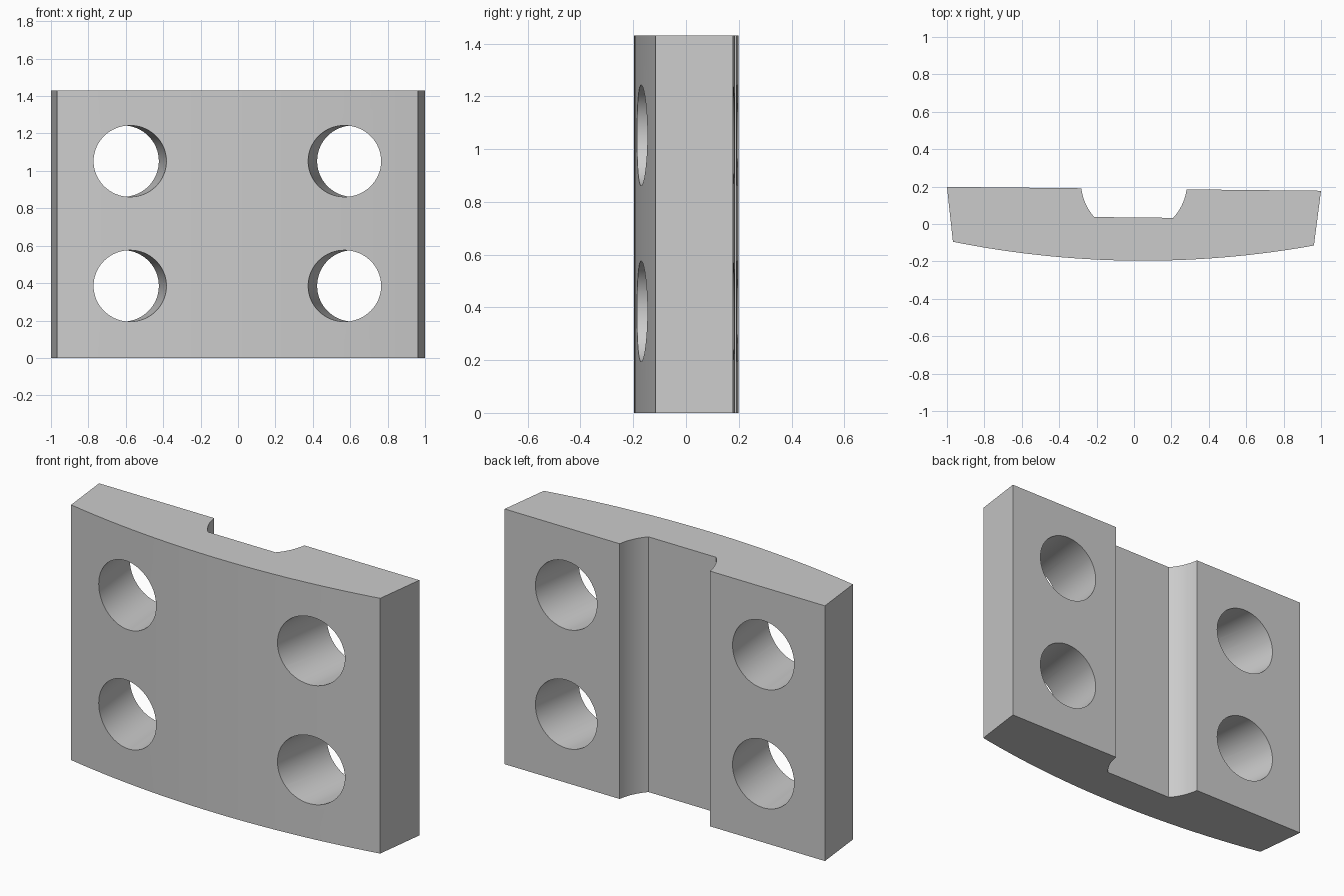
import bpy
import bmesh
from math import sin, cos, asin, atan2, pi
from mathutils import Matrix, Vector

HEIGHT = 1.43
TILT = Matrix.Translation((-0.002, 0, 0)) @ Matrix.Rotation(-0.0104, 4, 'Z')

cube = bpy.data.objects.get("Cube")
if cube:
    bpy.data.objects.remove(cube, do_unlink=True)

grey = bpy.data.materials.new("plain_grey")
grey.use_nodes = True
colour = (0.6, 0.6, 0.6, 1)
grey.diffuse_color = colour
grey.node_tree.nodes["Principled BSDF"].inputs["Base Color"].default_value = colour


def arc(cx, cy, r, start, end, steps):
    """Points along a circular arc, both ends included."""
    angles = [start + (end - start) * i / steps for i in range(steps + 1)]
    return [(cx + r * cos(a), cy + r * sin(a)) for a in angles]


def add_object(name, bm):
    mesh = bpy.data.meshes.new(name)
    bmesh.ops.recalc_face_normals(bm, faces=bm.faces)
    bm.to_mesh(mesh)
    bm.free()
    mesh.materials.append(grey)
    obj = bpy.data.objects.new(name, mesh)
    bpy.context.collection.objects.link(obj)
    return obj


# Plate cross-section: bowed front, slanted ends, round-sided channel at the back
bow_r, half_front, front_y = 5.16, 0.965, -0.105
sweep = asin(half_front / bow_r)
bow_cy = front_y + bow_r * cos(sweep)
profile = arc(0, bow_cy, bow_r, -pi / 2 - sweep, -pi / 2 + sweep, 32)

back_y, floor_y = 0.188, 0.035
slot_r, slot_cy = 0.284, 0.225
top_a = asin((back_y - slot_cy) / slot_r)
floor_a = asin((floor_y - slot_cy) / slot_r)
channel_side = arc(0, slot_cy, slot_r, top_a, floor_a, 10)
profile += [(1, back_y)] + channel_side
profile += [(-x, y) for x, y in reversed(channel_side)] + [(-1, back_y)]

bm = bmesh.new()
base = bm.faces.new([bm.verts.new((x, y, 0)) for x, y in profile])
top = bmesh.ops.extrude_face_region(bm, geom=[base])["geom"]
bmesh.ops.translate(bm, vec=(0, 0, HEIGHT),
                    verts=[v for v in top if isinstance(v, bmesh.types.BMVert)])
plate = add_object("clamp_plate", bm)

# Four bolt holes, parallel to the slanted ends
bm = bmesh.new()
for side in (-1, 1):
    axis = Vector((side * 0.12, 1, 0)).normalized()
    turn = axis.to_track_quat('Z', 'Y').to_matrix().to_4x4()
    for z in (0.385, 1.052):
        place = Matrix.Translation((side * 0.593, 0, z)) @ turn
        bmesh.ops.create_cone(bm, cap_ends=True, segments=64, radius1=0.191,
                              radius2=0.191, depth=1, matrix=place)
cutter = add_object("hole_cutter", bm)
cutter.hide_render = True

cut = plate.modifiers.new("bolt_holes", 'BOOLEAN')
cut.operation = 'DIFFERENCE'
cut.solver = 'EXACT'
cut.object = cutter
bpy.ops.object.select_all(action='DESELECT')
bpy.context.view_layer.objects.active = plate
plate.select_set(True)
bpy.ops.object.modifier_apply(modifier=cut.name)
bpy.data.objects.remove(cutter, do_unlink=True)

plate.data.transform(TILT)
bpy.ops.object.shade_smooth_by_angle(angle=pi / 6)
